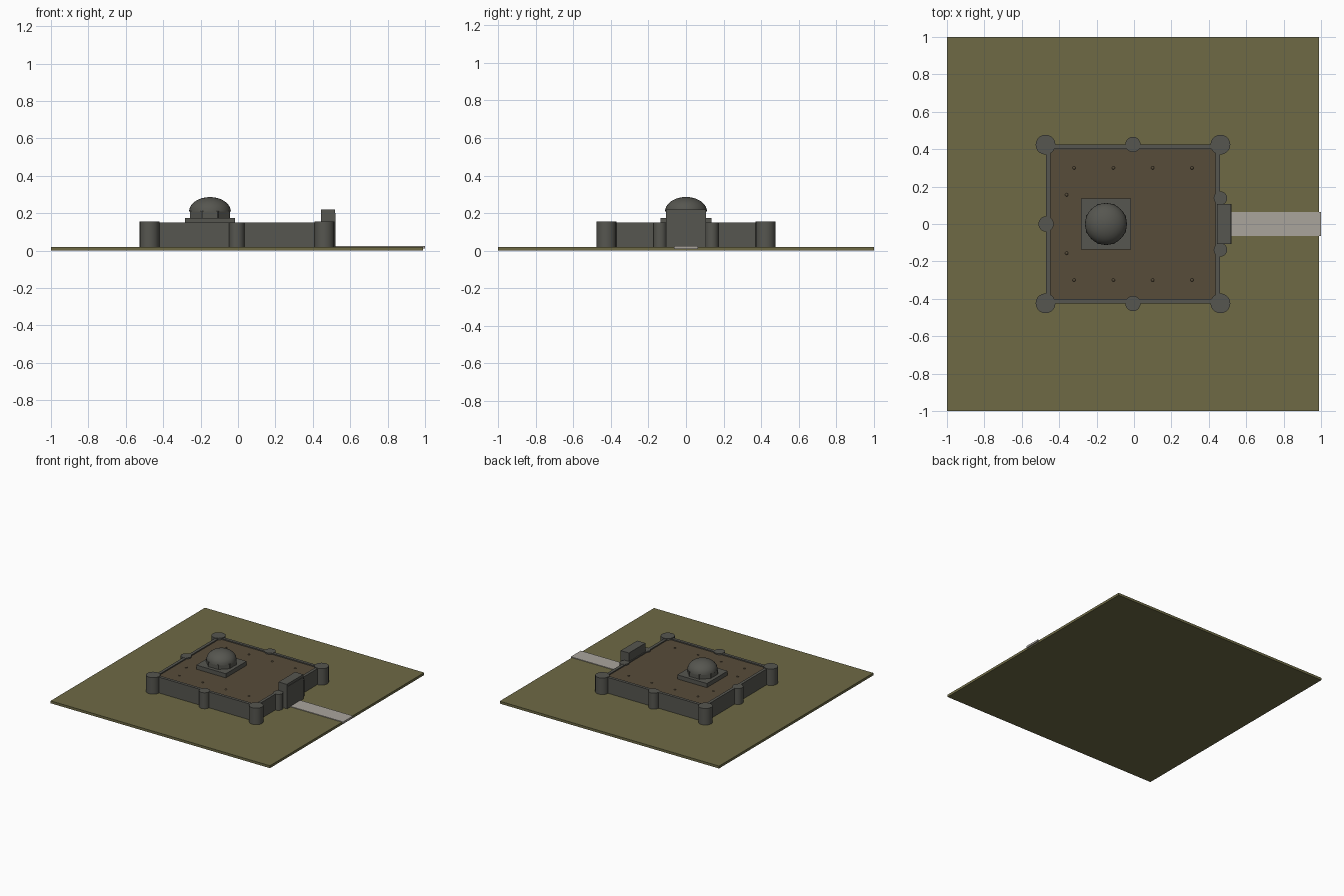
import bpy, bmesh, math
from mathutils import Matrix

if "Cube" in bpy.data.objects:
    bpy.data.objects.remove(bpy.data.objects["Cube"])


def material(name, rgb):
    m = bpy.data.materials.new(name)
    m.diffuse_color = (*rgb, 1)
    m.use_nodes = True
    m.node_tree.nodes["Principled BSDF"].inputs["Base Color"].default_value = m.diffuse_color
    return m


GRASS = material("dry_grass", (0.156, 0.144, 0.060))
STONE = material("grey_stone", (0.093, 0.093, 0.080))
ROOF = material("brown_roof", (0.095, 0.072, 0.042))
PAVING = material("pale_paving", (0.40, 0.375, 0.335))


def finish(bm, name, mat, smooth=False):
    me = bpy.data.meshes.new(name)
    bmesh.ops.recalc_face_normals(bm, faces=bm.faces)
    bm.to_mesh(me)
    bm.free()
    ob = bpy.data.objects.new(name, me)
    bpy.context.collection.objects.link(ob)
    me.materials.append(mat)
    if smooth:
        bpy.ops.object.select_all(action='DESELECT')
        ob.select_set(True)
        bpy.context.view_layer.objects.active = ob
        bpy.ops.object.shade_smooth_by_angle(angle=math.radians(35))
    return ob


def box(name, x0, x1, y0, y1, z0, z1, mat):
    bm = bmesh.new()
    bmesh.ops.create_cube(bm, size=1)
    bmesh.ops.scale(bm, vec=(x1 - x0, y1 - y0, z1 - z0), verts=bm.verts)
    bmesh.ops.translate(bm, vec=((x0 + x1) / 2, (y0 + y1) / 2, (z0 + z1) / 2), verts=bm.verts)
    return finish(bm, name, mat)


def cylinder(name, x, y, r, z0, z1, sides=20, turn=0.0, smooth=True, mat=STONE):
    bm = bmesh.new()
    bmesh.ops.create_cone(bm, cap_ends=True, segments=sides, radius1=r, radius2=r, depth=z1 - z0,
                          matrix=Matrix.Translation((x, y, (z0 + z1) / 2)) @ Matrix.Rotation(turn, 4, 'Z'))
    return finish(bm, name, mat, smooth)


def half_dome(name, x, y, z, r, h, seg, rings, mat=STONE):
    bm = bmesh.new()
    bmesh.ops.create_uvsphere(bm, u_segments=seg, v_segments=rings, radius=1)
    bmesh.ops.bisect_plane(bm, geom=bm.verts[:] + bm.edges[:] + bm.faces[:], dist=1e-5,
                           plane_co=(0, 0, 0), plane_no=(0, 0, 1), clear_inner=True)
    bmesh.ops.scale(bm, vec=(r, r, h), verts=bm.verts)
    bmesh.ops.translate(bm, vec=(x, y, z), verts=bm.verts)
    return finish(bm, name, mat, True)


G = 0.02  # ground level
# ground slab and approach path
box("ground", -1, 0.99, -1, 1, 0, G, GRASS)
box("path", 0.50, 1.0, -0.065, 0.065, 0.01, 0.025, PAVING)

# perimeter walls and the roof set just below them
X0, X1, Y, T, TOP = -0.47, 0.46, 0.425, 0.024, 0.15
for s, side in ((-1, "front"), (1, "back")):
    a, b = sorted((s * Y, s * (Y - T)))
    box(side + "_wall", X0, X1, a, b, G, TOP, STONE)
box("left_wall", X0, X0 + T, -Y + T, Y - T, G, TOP, STONE)
box("right_wall", X1 - T, X1, -Y + T, Y - T, G, TOP, STONE)
box("roof", X0 + T, X1 - T, -Y + T, Y - T, G, 0.141, ROOF)

# corner towers and half towers along the walls
for s in (-1, 1):
    cylinder("corner_tower", -0.473, s * 0.424, 0.053, G, 0.155)
    cylinder("corner_tower", 0.462, s * 0.424, 0.053, G, 0.155)
    cylinder("middle_tower", -0.006, s * 0.425, 0.041, G, 0.151)
    cylinder("gate_tower", 0.462, s * 0.138, 0.036, G, 0.151)
cylinder("rear_tower", -0.47, 0, 0.041, G, 0.151)

# gatehouse with a low threshold in front
box("gatehouse", 0.443, 0.521, -0.107, 0.107, G, 0.20, STONE)
box("gatehouse_top", 0.443, 0.518, -0.107, 0.107, 0.20, 0.22, STONE)

# central dome: square plinth, octagonal drum, smooth dome
CX = -0.15
box("dome_plinth", CX - 0.134, CX + 0.134, -0.135, 0.135, 0.14, 0.175, STONE)
cylinder("dome_drum", CX, 0, 0.115, 0.17, 0.21, 8, math.pi / 8, False)
half_dome("dome", CX, 0, 0.208, 0.112, 0.078, 32, 16)
# buttresses around the drum corners
for i in range(8):
    a = math.pi / 8 + i * math.pi / 4
    cylinder("drum_buttress", CX + 0.108 * math.cos(a), 0.108 * math.sin(a), 0.008, 0.172, 0.212, 8)

# small roof vents
vents = [(x, s * 0.30) for x in (-0.32, -0.11, 0.10, 0.31) for s in (-1, 1)]
vents += [(-0.36, s * 0.156) for s in (-1, 1)]
for x, y in vents:
    half_dome("roof_vent", x, y, 0.140, 0.009, 0.007, 10, 6, ROOF)
